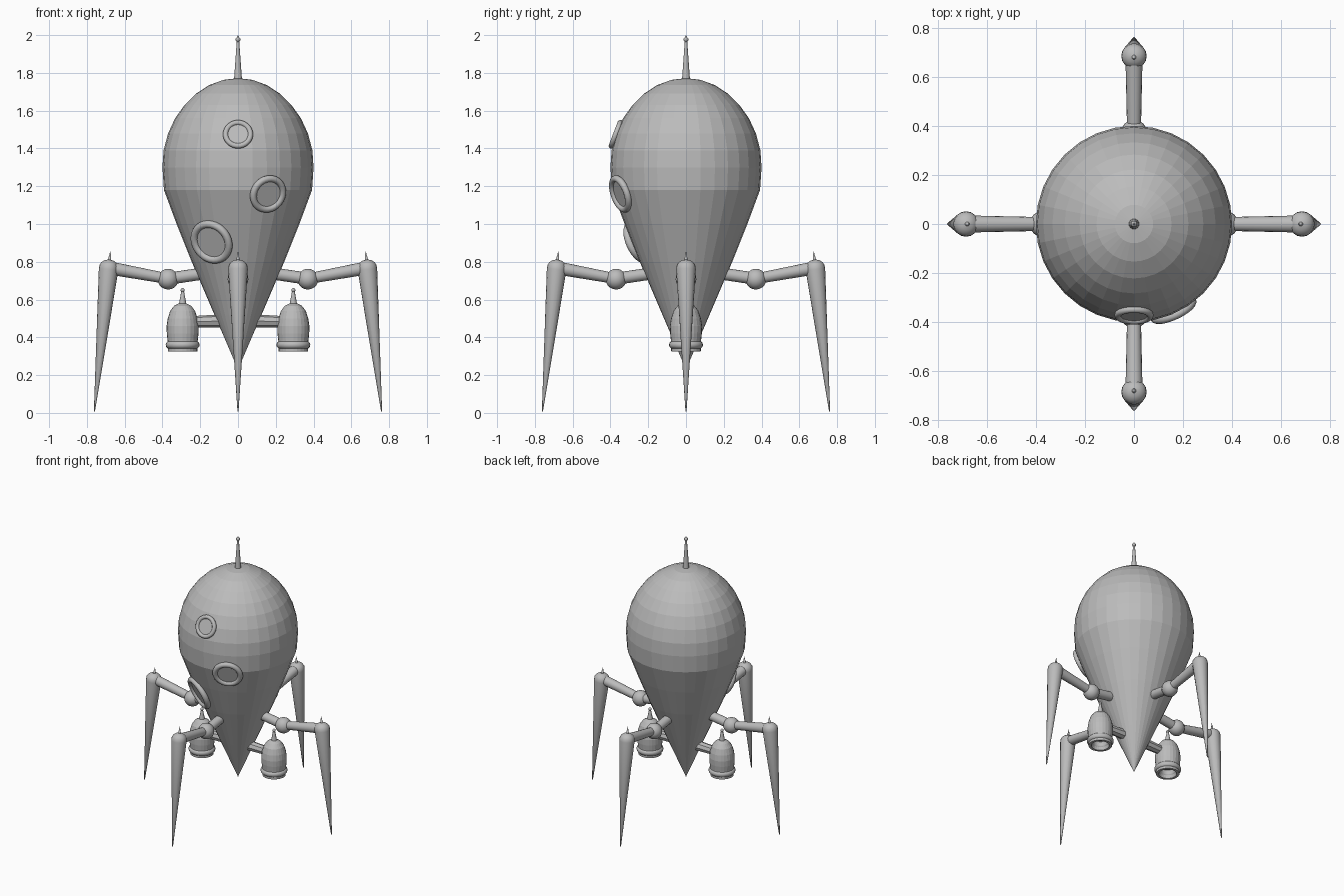
import bpy, bmesh, math
from mathutils import Vector, Matrix

if "Cube" in bpy.data.objects:
    bpy.data.objects.remove(bpy.data.objects["Cube"])

grey = bpy.data.materials.new("hull grey")
grey.diffuse_color = (0.5, 0.5, 0.5, 1)
grey.use_nodes = True
grey.node_tree.nodes["Principled BSDF"].inputs["Base Color"].default_value = grey.diffuse_color


def lathe(name, profile, base=(0, 0, 0), axis=(0, 0, 1), seg=16, smooth=True, closed=False, spin=0.0):
    """Turn an (r, z) profile round an axis that starts at base; spin turns the result round world z."""
    bm = bmesh.new()
    rings = []
    for r, z in profile:
        n = 1 if r == 0 else seg
        rings.append([bm.verts.new((r * math.cos(2 * math.pi * i / seg),
                                    r * math.sin(2 * math.pi * i / seg), z)) for i in range(n)])
    pairs = list(zip(rings, rings[1:]))
    if closed:
        pairs.append((rings[-1], rings[0]))
    for a, b in pairs:
        for i in range(seg):
            j = (i + 1) % seg
            if len(a) == 1:
                bm.faces.new((a[0], b[j], b[i]))
            elif len(b) == 1:
                bm.faces.new((a[i], a[j], b[0]))
            else:
                bm.faces.new((a[i], a[j], b[j], b[i]))
    bmesh.ops.recalc_face_normals(bm, faces=bm.faces)
    turn = Vector(axis).to_track_quat('Z', 'Y').to_matrix().to_4x4()
    bm.transform(Matrix.Rotation(spin, 4, 'Z') @ Matrix.Translation(base) @ turn)
    me = bpy.data.meshes.new(name)
    bm.to_mesh(me)
    bm.free()
    me.materials.append(grey)
    if smooth:
        me.polygons.foreach_set("use_smooth", [True] * len(me.polygons))
        me.set_sharp_from_angle(angle=math.radians(35))
    ob = bpy.data.objects.new(name, me)
    bpy.context.collection.objects.link(ob)
    return ob


def ball(r, z=0, n=10):
    """Profile of a sphere."""
    mid = [(r * math.sin(math.pi * i / n), z - r * math.cos(math.pi * i / n)) for i in range(1, n)]
    return [(0, z - r)] + mid + [(0, z + r)]


def ring(major, minor, z=0, n=12):
    """Profile of a torus (use with closed=True)."""
    return [(major + minor * math.cos(2 * math.pi * i / n),
             z + minor * math.sin(2 * math.pi * i / n)) for i in range(n)]


def rod(name, a, b, r1, r2, spin=0.0, seg=16):
    d = Vector(b) - Vector(a)
    return lathe(name, [(0, 0), (r1, 0), (r2, d.length), (0, d.length)], a, d, seg, spin=spin)


# Teardrop hull, flat faceted
hull = [(0, 0.23), (0.125, 0.52), (0.245, 0.80), (0.325, 1.0), (0.392, 1.18), (0.40, 1.30),
        (0.394, 1.39), (0.37, 1.48), (0.333, 1.56), (0.283, 1.63), (0.222, 1.69),
        (0.153, 1.735), (0.078, 1.763), (0, 1.772)]
lathe("hull", hull, seg=32, smooth=False)

# Nose antenna
lathe("nose_antenna", [(0, 1.75), (0.022, 1.76), (0.02, 1.78), (0.006, 1.975), (0, 1.975)])
lathe("nose_antenna_tip", ball(0.013, 1.977)[:-1] + [(0.004, 1.992), (0, 2.0)])

# Three portholes: centre, azimuth from front, upward tilt, outer radius, tube radius
for i, (c, az, tilt, outer, tube) in enumerate([
        ((0, -0.372, 1.475), 0, 21, 0.080, 0.014),
        ((0.159, -0.347, 1.159), 24.8, -18, 0.103, 0.018),
        ((-0.14, -0.252, 0.905), -29, -22, 0.122, 0.020)]):
    az, tilt = math.radians(az), math.radians(tilt)
    n = (math.sin(az) * math.cos(tilt), -math.cos(az) * math.cos(tilt), math.sin(tilt))
    lathe(f"porthole_frame_{i}", ring(outer - tube, tube), c, n, 32, closed=True)
    lathe(f"porthole_glass_{i}", [(0, -0.004), (outer - tube, -0.004), (outer - tube, 0.004), (0, 0.004)],
          c, n, 32)

# Four jointed legs
for k, side in enumerate(("right", "back", "left", "front")):
    a = k * math.pi / 2
    rod(f"{side}_leg_stub", (0.17, 0, 0.74), (0.37, 0, 0.71), 0.032, 0.032, a)
    lathe(f"{side}_leg_joint", ball(0.055), (0.37, 0, 0.708), spin=a)
    rod(f"{side}_leg_arm", (0.37, 0, 0.71), (0.685, 0, 0.768), 0.028, 0.035, a)
    foot, knee = Vector((0.76, 0, 0.01)), Vector((0.685, 0, 0.76))
    d = knee - foot
    L = d.length
    shin = [(0, -0.005), (0.003, 0), (0.052, L), (0.050, L + 0.02), (0.040, L + 0.036), (0.024, L + 0.047),
            (0.009, L + 0.051), (0, L + 0.1)]
    lathe(f"{side}_leg_shin", shin, foot, d, spin=a)

# Two side engines with hollow nozzles, struts and small antennas
for side, s in (("right", 1), ("left", -1)):
    c = (0.293 * s, 0, 0)
    lathe(f"{side}_engine", [(0, 0.39), (0.045, 0.38), (0.06, 0.325), (0.078, 0.325), (0.08, 0.385), (0.084, 0.42),
                             (0.085, 0.46), (0.079, 0.50), (0.066, 0.54), (0.045, 0.567), (0.02, 0.58),
                             (0, 0.582)], c, seg=24, smooth=False)
    lathe(f"{side}_engine_ring", ring(0.069, 0.021, 0.36), c, seg=24, closed=True)
    lathe(f"{side}_engine_antenna", [(0, 0.57), (0.02, 0.575), (0.006, 0.65), (0, 0.65)], c)
    lathe(f"{side}_engine_antenna_tip", ball(0.011, 0.65), c, seg=12)
    rod(f"{side}_engine_strut", (0.07 * s, 0, 0.487), (0.26 * s, 0, 0.482), 0.036, 0.029, seg=8)
